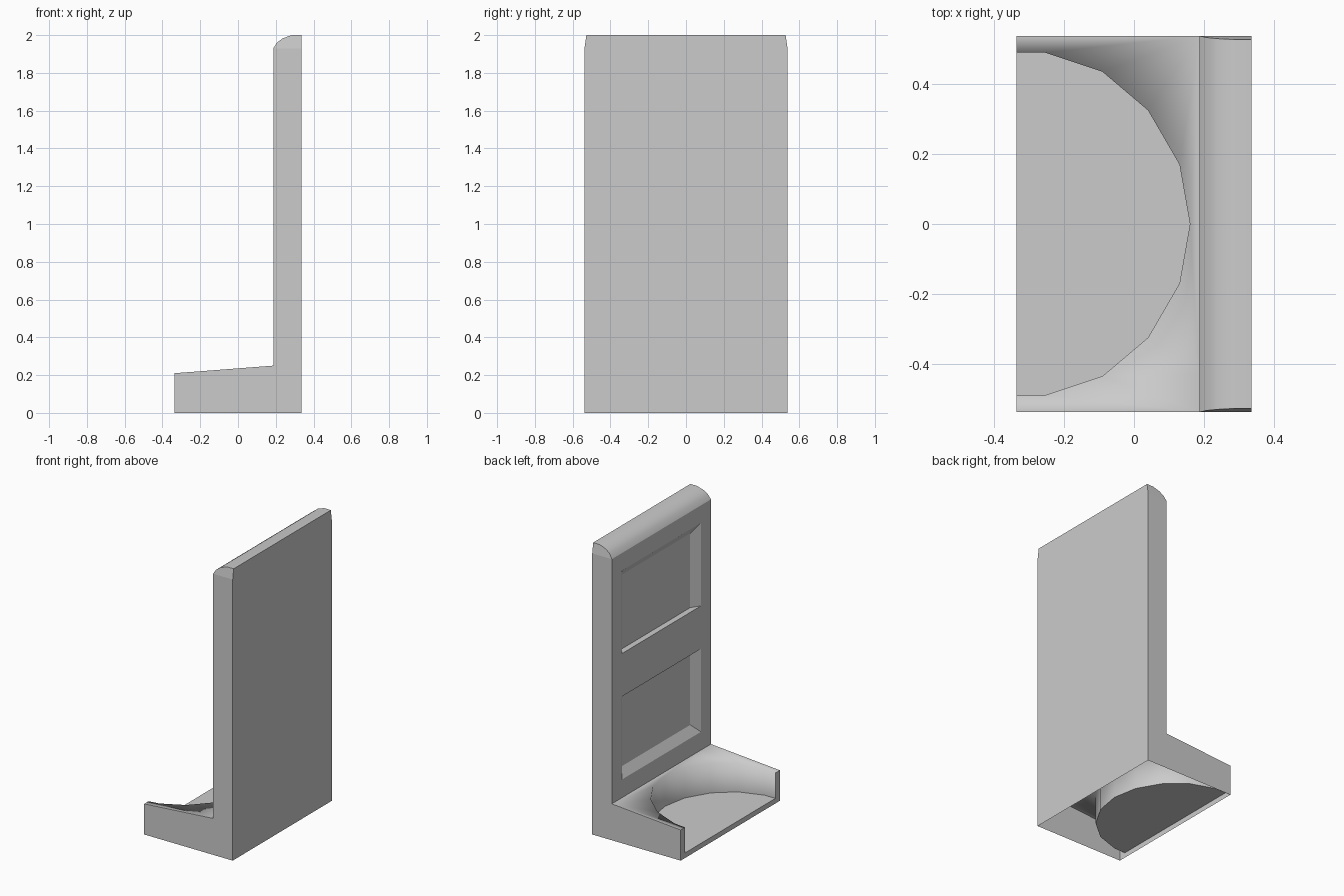
import bpy
import bmesh

cube = bpy.data.objects.get("Cube")
if cube:
    bpy.data.objects.remove(cube, do_unlink=True)

X, Y = 0.336, 0.5375        # half depth and half width
FACE = 0.187                # panelled face of the upright
SHOULDER, TOP = 1.93, 2.0   # start and end of the rounded top
LIP, FLOOR = 0.21, 0.035    # front lip height and well floor height
HEEL = 0.25                 # base height where it meets the upright

bm = bmesh.new()
curved = set()


def add(points, smooth=False):
    face = bm.faces.new([bm.verts.new(p) for p in points])
    face.smooth = smooth
    return face


def base_z(x):
    return LIP + (x + X) * (HEEL - LIP) / (FACE + X)


def cap_y(z):
    return Y - 0.01 * (z - SHOULDER) / (TOP - SHOULDER)


# Panelled face: a grid of cells, two of them recessed
cols = [-Y, -0.43, 0.43, Y]
rows = [HEEL, 0.375, 0.945, 1.24, 1.81, SHOULDER]
DEPTH, SLOPE = 0.04, 0.06
recess = {1: (SLOPE, 0), 3: (0, SLOPE)}     # slope at bottom, slope at top
for r in range(len(rows) - 1):
    for c in range(len(cols) - 1):
        y0, y1, z0, z1 = cols[c], cols[c + 1], rows[r], rows[r + 1]
        outer = [(FACE, y0, z0), (FACE, y1, z0), (FACE, y1, z1), (FACE, y0, z1)]
        if c == 1 and r in recess:
            low, high = recess[r]
            xi, a, b = FACE + DEPTH, y0 + SLOPE, y1 - SLOPE
            inner = [(xi, a, z0 + low), (xi, b, z0 + low),
                     (xi, b, z1 - high), (xi, a, z1 - high)]
            add(inner)
            for i in range(4):
                j = (i + 1) % 4
                add([outer[i], outer[j], inner[j], inner[i]])
        else:
            add(outer)

# Rounded top of the upright, slightly narrowed at its ends
cap = [(FACE, SHOULDER), (0.206, 1.96), (0.237, 1.983), (0.285, TOP), (X, TOP)]
for (xa, za), (xb, zb) in zip(cap, cap[1:]):
    add([(xa, -cap_y(za), za), (xa, cap_y(za), za),
         (xb, cap_y(zb), zb), (xb, -cap_y(zb), zb)], True)

# L-shaped sides and the ends of the rounded top
side = [(-X, 0), (X, 0), (X, SHOULDER)] + [(FACE, z) for z in reversed(rows)] + [(-X, LIP)]
for s in (-1, 1):
    add([(x, s * Y, z) for x, z in side])
    add([(x, s * cap_y(z), z) for x, z in cap + [(X, SHOULDER)]])

# Flat back of the upright
back = [(Y, 0), (Y, SHOULDER), (cap_y(TOP), TOP)]
add([(X, y, z) for y, z in back] + [(X, -y, z) for y, z in reversed(back)])

# Half-round well: sloped rim surface, curved wall and floor
half = [(-X, 0.49), (-0.255, 0.49), (-0.09, 0.435), (0.04, 0.325), (0.13, 0.17)]
rim = half + [(0.16, 0)] + [(x, -y) for x, y in reversed(half)]
outline = [(-X, -Y)] + [(FACE, y) for y in cols] + [(-X, Y)]
add([(x, y, base_z(x)) for x, y in outline + rim], True)
for (xa, ya), (xb, yb) in zip(rim, rim[1:]):
    add([(xa, ya, base_z(xa)), (xb, yb, base_z(xb)), (xb, yb, FLOOR), (xa, ya, FLOOR)], True)
add([(x, y, FLOOR) for x, y in rim])

# Open front edge of the base; the underside stays open
w = half[0][1]
front = [(Y, 0), (Y, LIP), (w, LIP), (w, FLOOR)]
add([(-X, y, z) for y, z in front] + [(-X, -y, z) for y, z in reversed(front)])

# Weld, orient outward and keep edges sharp except inside smooth areas
bmesh.ops.remove_doubles(bm, verts=bm.verts[:], dist=0.0005)
bmesh.ops.recalc_face_normals(bm, faces=bm.faces[:])
for e in bm.edges:
    e.smooth = len(e.link_faces) == 2 and all(f.smooth for f in e.link_faces)

mesh = bpy.data.meshes.new("panelled_stand")
bm.to_mesh(mesh)
bm.free()
stand = bpy.data.objects.new("panelled_stand", mesh)
bpy.context.collection.objects.link(stand)

# Plain grey finish
grey = bpy.data.materials.new("plain_grey")
grey.use_nodes = True
colour = (0.6, 0.6, 0.6, 1)
grey.diffuse_color = colour
grey.node_tree.nodes["Principled BSDF"].inputs["Base Color"].default_value = colour
mesh.materials.append(grey)
